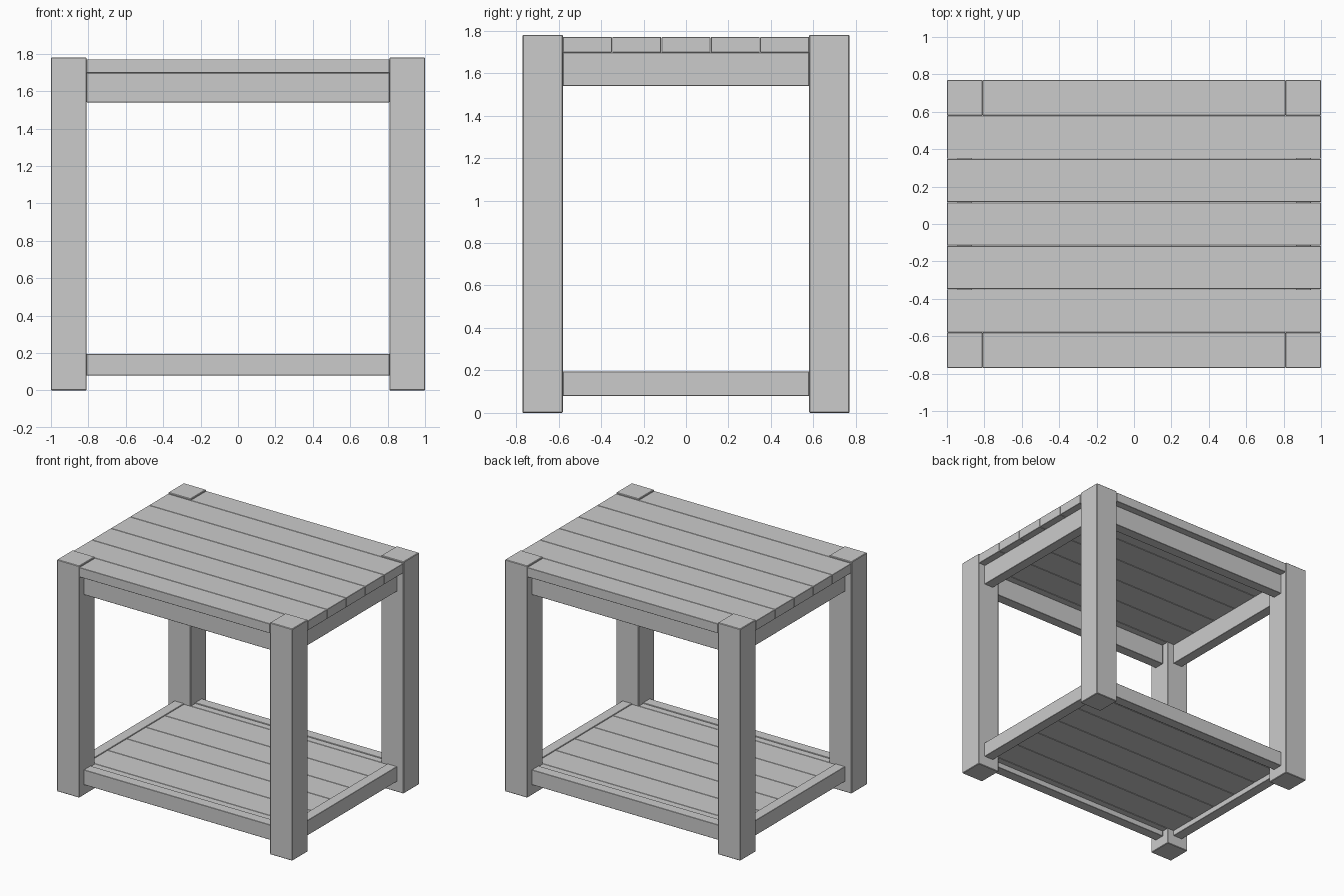
import bpy

if "Cube" in bpy.data.objects:
    bpy.data.objects.remove(bpy.data.objects["Cube"])

X, Y, LEG = 1.0, 0.77, 0.19          # half width, half depth, leg thickness
XI, YI = X - LEG, Y - LEG            # inner faces of the legs
RX, RY, RT = 0.905, 0.675, 0.04      # rail centre lines and half thickness


def box(name, x0, x1, y0, y1, z0, z1, bevel=0.003):
    """Axis-aligned box between two corners, with slightly eased edges."""
    bpy.ops.mesh.primitive_cube_add(
        size=1, location=((x0 + x1) / 2, (y0 + y1) / 2, (z0 + z1) / 2))
    ob = bpy.context.object
    ob.name = name
    ob.scale = (x1 - x0, y1 - y0, z1 - z0)
    bpy.ops.object.transform_apply(location=False, rotation=False, scale=True)
    mod = ob.modifiers.new("eased_edges", 'BEVEL')
    mod.width = bevel
    mod.segments = 1
    return ob


def rails(name, z0, z1):
    """Four rails joining the legs, centred on the leg thickness."""
    for s, side in ((-1, "front"), (1, "back")):
        box(f"{side}_{name}", -XI, XI, s * RY - RT, s * RY + RT, z0, z1, 0.002)
    for s, side in ((-1, "left"), (1, "right")):
        box(f"{side}_{name}", s * RX - RT, s * RX + RT, -YI, YI, z0, z1, 0.002)


def planks(name, half_x, edge_y, z0, z1):
    """Five full planks plus shorter front and back planks between the legs."""
    w = 2 * YI / 5
    for i in range(5):
        y = -YI + i * w
        box(f"{name}_plank_{i + 1}", -half_x, half_x, y + 0.001, y + w - 0.001,
            z0, z1, 0.002)
    box(f"{name}_front_plank", -XI + 0.001, XI - 0.001, -edge_y, -YI - 0.001,
        z0, z1, 0.002)
    box(f"{name}_back_plank", -XI + 0.001, XI - 0.001, YI + 0.001, edge_y,
        z0, z1, 0.002)


# Corner legs
for sx, nx in ((-1, "left"), (1, "right")):
    for sy, ny in ((-1, "front"), (1, "back")):
        xs = sorted((sx * XI, sx * X))
        ys = sorted((sy * YI, sy * Y))
        box(f"{ny}_{nx}_leg", *xs, *ys, 0, 1.78, 0.004)

# Upper apron and table top
rails("apron", 1.54, 1.697)
planks("top", X, Y, 1.697, 1.77)

# Lower rails and shelf set between them
rails("shelf_rail", 0.08, 0.195)
planks("shelf", RX - RT, RY - RT, 0.12, 0.19)
